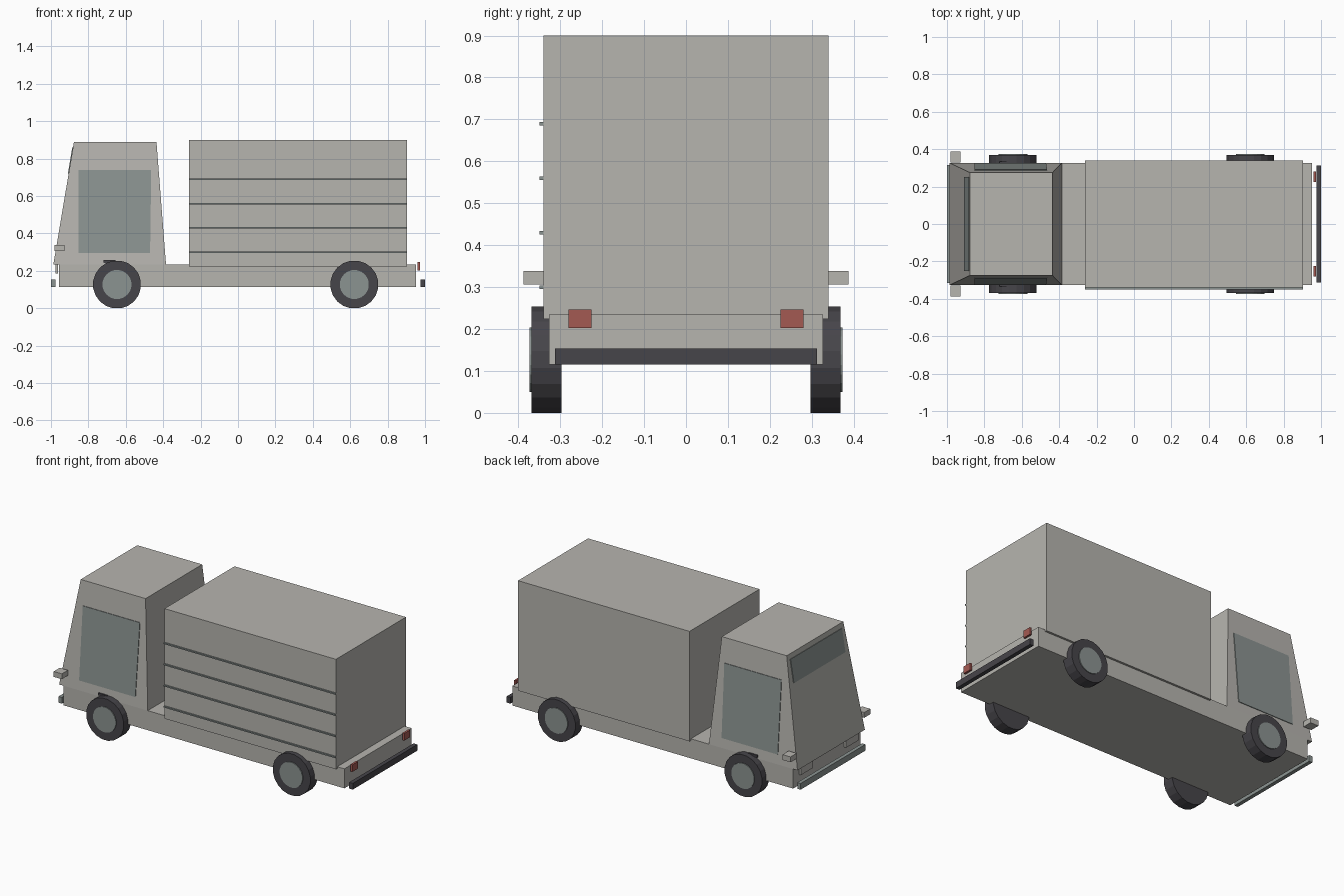
import bpy, bmesh, math
from mathutils import Matrix, Vector

if "Cube" in bpy.data.objects:
    bpy.data.objects.remove(bpy.data.objects["Cube"])


def material(name, rgb):
    m = bpy.data.materials.new(name)
    m.diffuse_color = (*rgb, 1)
    m.use_nodes = True
    m.node_tree.nodes["Principled BSDF"].inputs["Base Color"].default_value = m.diffuse_color
    return m


BODY = material("warm_grey", (0.47, 0.46, 0.43))
GLASS = material("green_grey", (0.26, 0.295, 0.285))
RUBBER = material("dark_rubber", (0.062, 0.059, 0.068))
RED = material("lamp_red", (0.37, 0.10, 0.085))


def finish(bm, name, mat):
    bmesh.ops.recalc_face_normals(bm, faces=bm.faces)
    me = bpy.data.meshes.new(name)
    bm.to_mesh(me)
    bm.free()
    me.materials.append(mat)
    ob = bpy.data.objects.new(name, me)
    bpy.context.collection.objects.link(ob)
    return ob


def loft(name, mat, ring_a, ring_b):
    """Closed solid between two four-sided rings."""
    bm = bmesh.new()
    a = [bm.verts.new(p) for p in ring_a]
    b = [bm.verts.new(p) for p in ring_b]
    bm.faces.new(a)
    bm.faces.new(b)
    for i in range(4):
        j = (i + 1) % 4
        bm.faces.new((a[i], a[j], b[j], b[i]))
    return finish(bm, name, mat)


def rect(x0, x1, y0, y1, z):
    return [(x0, y0, z), (x1, y0, z), (x1, y1, z), (x0, y1, z)]


def box(name, mat, x0, x1, y0, y1, z0, z1):
    return loft(name, mat, rect(x0, x1, y0, y1, z0), rect(x0, x1, y0, y1, z1))


def plate(name, mat, pts, normal, out=0.004, inward=0.003):
    n = Vector(normal).normalized()
    return loft(name, mat, [Vector(p) - n * inward for p in pts],
                [Vector(p) + n * out for p in pts])


def disc(name, mat, radius, x, y0, y1, z, sides=20):
    bm = bmesh.new()
    turn = Matrix.Rotation(math.pi / 2, 4, 'X') @ Matrix.Rotation(math.pi / sides, 4, 'Z')
    bmesh.ops.create_cone(bm, cap_ends=True, segments=sides, radius1=radius,
                          radius2=radius, depth=abs(y1 - y0),
                          matrix=Matrix.Translation((x, (y0 + y1) / 2, z)) @ turn)
    return finish(bm, name, mat)


# Chassis, tapered cab and cargo box
Z0, Z1 = 0.235, 0.89
box("chassis", BODY, -0.957, 0.952, -0.327, 0.327, 0.115, Z0)
loft("cab", BODY, rect(-0.987, -0.385, -0.327, 0.327, Z0),
     rect(-0.877, -0.436, -0.275, 0.275, Z1))
box("cargo_box", BODY, -0.262, 0.904, -0.34, 0.34, 0.224, 0.90)

# Trim rails on the front side of the cargo box
for i in range(4):
    z = 0.30 + 0.13 * i
    box(f"cargo_rail_{i + 1}", GLASS, -0.262, 0.904, -0.349, -0.339, z - 0.004, z + 0.004)


def cab_y(z):
    return 0.327 - 0.052 * (z - Z0) / (Z1 - Z0)


def cab_front(z):
    return -0.987 + 0.11 * (z - Z0) / (Z1 - Z0)


# Windscreen
plate("windscreen", GLASS,
      [(cab_front(0.72), -0.25, 0.72), (cab_front(0.72), 0.25, 0.72),
       (cab_front(0.86), 0.25, 0.86), (cab_front(0.86), -0.25, 0.86)],
      (-0.655, 0, 0.11))

# Parts found on both sides
for s, side in ((-1, "right"), (1, "left")):
    lo, hi = s * cab_y(0.295), s * cab_y(0.74)
    plate(f"side_window_{side}", GLASS,
          [(-0.852, lo, 0.295), (-0.47, lo, 0.295), (-0.464, hi, 0.74), (-0.852, hi, 0.74)],
          (0, s * 0.655, 0.052))
    y0, y1 = sorted((s * 0.318, s * 0.334))
    box(f"door_handle_{side}", RUBBER, -0.718, -0.655, y0, y1, 0.243, 0.257)
    y0, y1 = sorted((s * 0.328, s * 0.387))
    box(f"mirror_{side}", BODY, -0.982, -0.927, y0, y1, 0.306, 0.339)
    y0, y1 = sorted((s * 0.16, s * 0.28))
    box(f"headlight_{side}", BODY, -0.977, -0.963, y0, y1, 0.185, 0.235)
    y0, y1 = sorted((s * 0.225, s * 0.28))
    box(f"tail_light_{side}", RED, 0.96, 0.973, y0, y1, 0.203, 0.247)
    # Tyres and hubs
    for x, end in ((-0.647, "front"), (0.622, "rear")):
        disc(f"tyre_{end}_{side}", RUBBER, 0.1285, x, s * 0.297, s * 0.368, 0.127)
        disc(f"hub_{end}_{side}", GLASS, 0.078, x, s * 0.36, s * 0.373, 0.127)

# Bumpers
box("front_bumper", GLASS, -1.0, -0.977, -0.315, 0.315, 0.115, 0.153)
box("rear_bumper", RUBBER, 0.975, 1.0, -0.313, 0.313, 0.115, 0.153)
